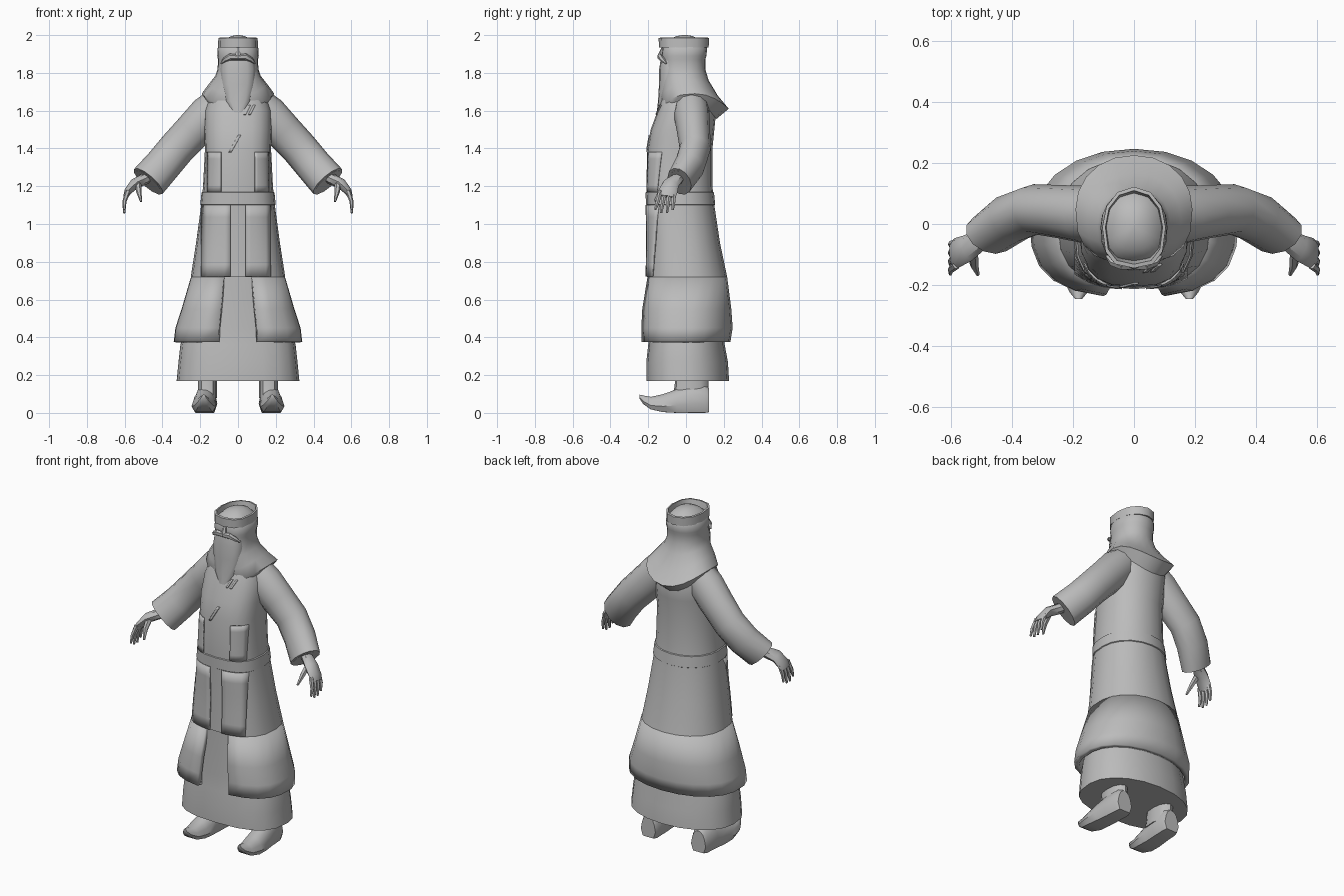
import bpy, bmesh, math
from mathutils import Vector

if "Cube" in bpy.data.objects:
    bpy.data.objects.remove(bpy.data.objects["Cube"])

cloth = bpy.data.materials.new("plain grey")
cloth.diffuse_color = (0.5, 0.5, 0.5, 1)
cloth.use_nodes = True
cloth.node_tree.nodes["Principled BSDF"].inputs["Base Color"].default_value = cloth.diffuse_color
FRONT, BACK = 2.7, 2.1          # squareness of front and back halves


def spow(v, p):
    return math.copysign(abs(v) ** (2 / p), v)


def ring(z, rx, yf, yb, n=20, gap=0.0):
    """Rounded section; z may be (front, side, back). gap opens the front."""
    zf, zs, zb = z if isinstance(z, tuple) else (z, z, z)
    yc, ry, pts = (yf + yb) / 2, (yb - yf) / 2, []
    for i in range(n + (1 if gap else 0)):
        t = -math.pi / 2 + gap + i * (2 * math.pi - 2 * gap) / n
        c, s = math.cos(t), math.sin(t)
        p = FRONT if s < 0 else BACK
        pts.append((rx * spow(c, p), yc + ry * spow(s, p),
                    zs + ((zf if s < 0 else zb) - zs) * s * s))
    return pts


def loft(name, rings, closed=True, caps=True, mirror=False, thick=0, angle=40):
    bm = bmesh.new()
    rows = [[bm.verts.new(p) for p in r] for r in rings]
    n = len(rows[0])
    for a, b in zip(rows, rows[1:]):
        for i in range(n if closed else n - 1):
            j = (i + 1) % n
            bm.faces.new((a[i], a[j], b[j], b[i]))
    if caps and closed:
        bm.faces.new(rows[0][::-1])
        bm.faces.new(rows[-1])
    if closed:
        bmesh.ops.recalc_face_normals(bm, faces=bm.faces)
    me = bpy.data.meshes.new(name)
    bm.to_mesh(me)
    bm.free()
    me.materials.append(cloth)
    ob = bpy.data.objects.new(name, me)
    bpy.context.collection.objects.link(ob)
    bpy.ops.object.select_all(action='DESELECT')
    ob.select_set(True)
    bpy.context.view_layer.objects.active = ob
    bpy.ops.object.shade_smooth_by_angle(angle=math.radians(angle))
    if thick:
        m = ob.modifiers.new("thickness", 'SOLIDIFY')
        m.thickness, m.offset = thick, -1
    if mirror:
        m = ob.modifiers.new("mirror", 'MIRROR')
        m.use_mirror_merge = False
    return ob


def tube(name, path, n=8, mirror=True):
    """Path of (centre, half width, half depth); depth lies along y."""
    c = [Vector(p[0]) for p in path]
    rings, t = [], Vector((1, 0, 0))
    for i, (_, ru, rv) in enumerate(path):
        d = c[min(i + 1, len(c) - 1)] - c[max(i - 1, 0)]
        if d.length > 1e-5:
            t = d.normalized()
        v = (Vector((0, 1, 0)) - t * t.y).normalized()
        u = v.cross(t)
        rings.append([c[i] + u * ru * math.cos(a) + v * rv * math.sin(a)
                      for a in (2 * math.pi * k / n for k in range(n))])
    return loft(name, rings, mirror=mirror)


# Long under robe with closed hem
loft("under_robe", [ring(*r) for r in (
    (.17, .325, -.21, .228), (.27, .315, -.21, .222), (.36, .305, -.2, .205),
    (.45, .28, -.195, .2), (.74, .235, -.195, .2))])

# Coat skirt, open at the front
loft("coat_skirt", [ring(*r, gap=.2) for r in (
    (.375, .342, -.24, .235), (.45, .333, -.24, .247), (.55, .3, -.235, .24),
    (.72, .25, -.207, .218))], closed=False, thick=.03)

# Coat body up to the shoulders
COAT = [(.72, .25, -.207, .218), (.9, .222, -.203, .18), (1.1, .195, -.207, .15),
        (1.2, .185, -.21, .14), (1.4, .175, -.205, .14), (1.5, .18, -.187, .15),
        (1.6, .178, -.15, .16), (1.68, .15, -.125, .13), (1.74, .1, -.1, .09)]
loft("coat_body", [ring(*r) for r in COAT])


def coat_at(z):
    for a, b in zip(COAT, COAT[1:]):
        if z <= b[0]:
            f = (z - a[0]) / (b[0] - a[0])
            return [p + (q - p) * f for p, q in zip(a, b)]
    return COAT[-1]


def front_point(x, z, lift):
    _, rx, yf, yb = coat_at(z)
    yc, ry = (yf + yb) / 2, (yb - yf) / 2
    return (x, yc - ry * (1 - min(abs(x / rx), .99) ** FRONT) ** (1 / FRONT) - lift, z)


def panel(name, x0, x1, z0, z1, lean=0.0, lift=.008):
    """Thin cloth plate lying on the coat front."""
    rows = []
    for k in range(7):
        f = k / 6
        z = z0 + (z1 - z0) * f
        rows.append([front_point(x0 + (x1 - x0) * i / 5 + lean * f, z, lift)
                     for i in range(6)])
    return loft(name, rows, closed=False, thick=.008)


# Belt and cloth plates on the coat front
loft("belt", [ring(z, r + d, f - d, b + d) for z, r, f, b, d in
              [(*coat_at(1.1), 0), (*coat_at(1.103), .005),
               (*coat_at(1.167), .005), (*coat_at(1.17), 0)]], caps=False)
panel("sash_end_right", -.195, -.04, .722, 1.1)
panel("sash_end_left", .04, .175, .722, 1.1)
panel("lapel_right", -.165, -.09, 1.17, 1.38)
panel("lapel_left", .09, .165, 1.17, 1.38)
panel("chest_fold", -.05, -.035, 1.38, 1.47, lean=.05, lift=.005)
for i, x in enumerate((.03, .055)):
    panel("chest_stripe_%d" % i, x, x + .012, 1.58, 1.63, lean=.025, lift=.005)

# Wide sleeves with hollow cuffs
tube("sleeves", [((.09, .03, 1.645), .09, .085), ((.155, .03, 1.58), .105, .095),
                 ((.24, .04, 1.49), .1, .088), ((.325, .048, 1.40), .097, .083),
                 ((.4, .02, 1.31), .097, .082), ((.475, -.035, 1.225), .1, .07),
                 ((.4751, -.0351, 1.2249), .086, .057),
                 ((.44, -.012, 1.265), .075, .05)], n=12)

# Hands: palm, four fingers and thumb
tube("palms", [((.43, -.01, 1.28), .028, .03), ((.5, -.05, 1.235), .03, .034),
               ((.548, -.08, 1.212), .028, .045), ((.583, -.095, 1.172), .02, .05),
               ((.595, -.1, 1.145), .013, .044)])
for i in range(4):
    y = -.063 - .024 * i
    tip = -.07 - .031 * i
    end = 1.075 - .02 * math.sin(math.pi * i / 3)
    tube("finger_%d" % i, [((.583, y, 1.175), .014, .013), ((.601, (y + tip) / 2, 1.12), .011, .012),
                           ((.603, tip, end), .006, .007)], n=6)
tube("thumbs", [((.53, -.09, 1.215), .018, .02), ((.525, -.135, 1.17), .014, .015),
                ((.513, -.165, 1.12), .006, .007)], n=6)

# Head cloth falling into a pointed cape at the back
loft("head_cloth", [ring(*r) for r in (
    ((1.6, 1.655, 1.555), .17, -.12, .16), ((1.62, 1.69, 1.61), .192, -.13, .226),
    ((1.68, 1.74, 1.68), .155, -.135, .168), ((1.75, 1.785, 1.76), .12, -.13, .12),
    (1.82, .108, -.128, .102), (1.87, .106, -.125, .102), (1.89, .11, -.13, .108),
    (1.93, .108, -.125, .112), (1.95, .094, -.118, .1), (1.98, .066, -.085, .068),
    (1.995, .035, -.05, .035), (2.0, .01, -.02, .005))])

# Stiff band around the head
loft("head_band", [ring(*r, n=12) for r in (
    (1.938, .094, -.12, .1), (1.935, .106, -.143, .12), (1.985, .104, -.145, .122),
    (1.987, .094, -.132, .11), (1.94, .09, -.12, .1))], caps=False)

# Beard, moustache and nose
loft("beard", [ring(*r, n=14) for r in (
    (1.59, .03, -.155, -.1), (1.65, .07, -.148, -.06), (1.74, .09, -.143, -.02),
    (1.82, .094, -.142, 0), (1.865, .088, -.135, 0))])
tube("moustache", [((0, -.138, 1.882), .014, .012), ((.04, -.138, 1.885), .018, .014),
                   ((.07, -.125, 1.87), .013, .014), ((.09, -.105, 1.85), .004, .005)], n=6)
loft("nose", [ring(*r, n=6) for r in (
    (1.88, .02, -.15, -.11), (1.895, .016, -.15, -.11), (1.935, .008, -.13, -.11))])


# Lower legs and shoes with turned up toes
def shoe_ring(y, cx, rx, z0, z1, n=12):
    zc, rz = (z0 + z1) / 2, (z1 - z0) / 2
    out = []
    for k in range(n):
        a = 2 * math.pi * (k + .5) / n
        s = math.sin(a)
        out.append((cx + rx * math.cos(a) * (1.12 if s < 0 else .95), y,
                    zc + rz * (max(-1, s * 1.4) if s < 0 else min(1, s * 1.03))))
    return out


loft("shoes", [shoe_ring(*r) for r in (
    (.122, .168, .045, .004, .13), (.1, .168, .054, 0, .15), (.02, .172, .056, 0, .15),
    (-.05, .178, .059, 0, .125), (-.12, .181, .06, .004, .1), (-.185, .182, .046, .018, .085),
    (-.225, .182, .027, .045, .092), (-.247, .182, .01, .078, .097))], mirror=True)
loft("legs", [[(x + .162, y, z) for x, y, z in ring(zz, rx, yf, .12, n=12)]
              for zz, rx, yf in ((.08, .05, -.075), (.14, .05, -.06), (.3, .05, -.055))],
     mirror=True)
